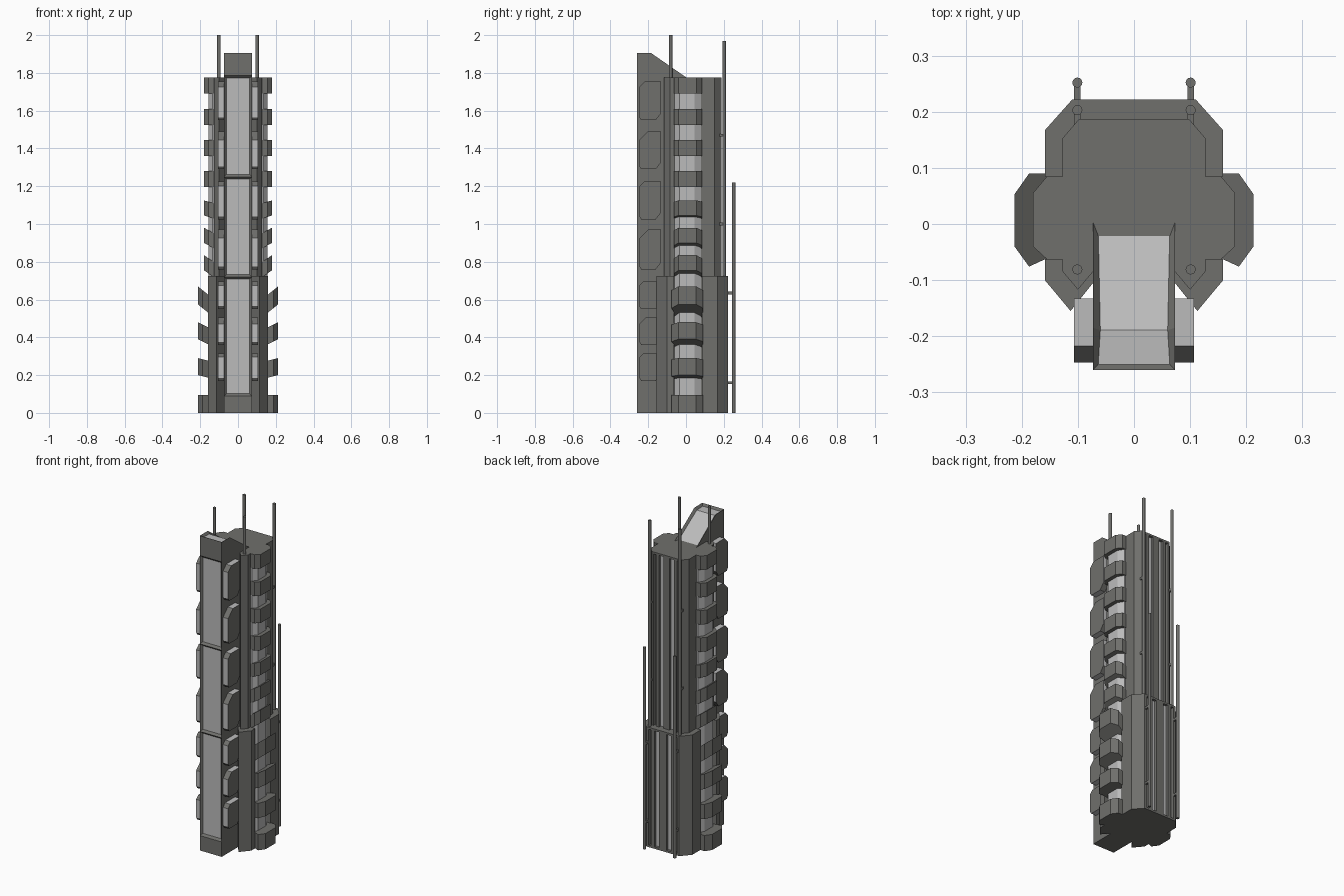
import bpy, bmesh, math
from mathutils import Vector

if "Cube" in bpy.data.objects:
    bpy.data.objects.remove(bpy.data.objects["Cube"])


def material(name, c):
    m = bpy.data.materials.new(name)
    m.diffuse_color = (c[0], c[1], c[2], 1)
    m.use_nodes = True
    m.node_tree.nodes["Principled BSDF"].inputs["Base Color"].default_value = m.diffuse_color
    return m


WALL = material("wall_grey", (0.16, 0.16, 0.15))
GLASS = material("pale_glass", (0.5, 0.5, 0.5))


def finish(name, bm, mats=(WALL,)):
    bmesh.ops.recalc_face_normals(bm, faces=bm.faces[:])
    me = bpy.data.meshes.new(name)
    bm.to_mesh(me)
    bm.free()
    for m in mats:
        me.materials.append(m)
    ob = bpy.data.objects.new(name, me)
    bpy.context.collection.objects.link(ob)
    return ob


def prism(bm, pts, a, b, axis="z"):
    """Extrude a 2D outline from a to b along z (outline xy) or x (outline yz)."""
    to3d = (lambda p, t: (p[0], p[1], t)) if axis == "z" else (lambda p, t: (t, p[0], p[1]))
    lo = [bm.verts.new(to3d(p, a)) for p in pts]
    hi = [bm.verts.new(to3d(p, b)) for p in pts]
    bm.faces.new(lo)
    bm.faces.new(hi)
    n = len(pts)
    for i in range(n):
        bm.faces.new((lo[i], lo[(i + 1) % n], hi[(i + 1) % n], hi[i]))
    return lo + hi


def both(half):
    return half + [(-x, y) for x, y in reversed(half)]


def flip(pts, s):
    return [(s * x, y) for x, y in pts]


def box(bm, x0, x1, y0, y1, z0, z1):
    prism(bm, [(x0, y0), (x1, y0), (x1, y1), (x0, y1)], z0, z1)


# Tower body: two storeys of shaft, with grooved back, closed by thin slabs
def storey(name, side, back_y, corner_x, grooves, z0, z1):
    groove_pts = []
    for a, b in grooves:
        groove_pts += [(b, back_y), (b, back_y - 0.022), (a, back_y - 0.022), (a, back_y)]
    corner = [(corner_x, back_y)]
    bm = bmesh.new()
    prism(bm, both(side + corner + groove_pts), z0 + 0.012, z1 - 0.012)
    for za in (z0, z1 - 0.012):
        prism(bm, both(side + corner), za, za + 0.012)
    finish(name, bm)
    # Glass strips at the floor of the inner grooves
    bm = bmesh.new()
    a, b = grooves[-1]
    for s in (-1, 1):
        xs = sorted((s * a, s * b))
        box(bm, xs[0], xs[1], back_y - 0.03, back_y - 0.016, z0 + 0.012, z1 - 0.012)
    finish(name + "_back_glass", bm, (GLASS,))


lower_side = [(0.05, -0.085), (0.073, -0.105), (0.113, -0.155), (0.159, -0.1),
              (0.159, -0.063), (0.128, -0.063), (0.128, 0.085), (0.159, 0.085), (0.159, 0.167)]
upper_side = [(0.05, -0.07), (0.073, -0.085), (0.1, -0.117), (0.127, -0.085), (0.128, 0.152)]
storey("lower_shaft", lower_side, 0.222, 0.11, [(0.078, 0.095), (0.025, 0.055)], 0, 0.725)
storey("upper_shaft", upper_side, 0.187, 0.098, [(0.07, 0.086), (0.02, 0.05)], 0.713, 1.775)

# Glazed side bays running the full height
bm = bmesh.new()
for s in (-1, 1):
    bay = [(0.1, -0.06), (0.135, -0.06), (0.157, -0.035), (0.157, 0.045), (0.135, 0.08), (0.1, 0.08)]
    prism(bm, flip(bay, s), 0.02, 1.76)
finish("side_bay_glass", bm, (GLASS,))

# Balcony rings wrapped around the bays, drooping inward near mid-height
upper_ring = [(0.11, -0.063), (0.155, -0.063), (0.18, -0.04), (0.18, 0.055), (0.155, 0.085), (0.11, 0.085)]
lower_ring = [(0.12, -0.063), (0.159, -0.063), (0.187, -0.076), (0.213, -0.04),
              (0.213, 0.053), (0.187, 0.09), (0.12, 0.09)]
rings = [(0, 0.095, 0), (0.2, 0.29, 0.25), (0.39, 0.48, 0.5), (0.575, 0.67, 0.8),
         (0.755, 0.835, 0.7), (0.9, 0.98, 0.55), (1.045, 1.125, 0.3),
         (1.195, 1.28, 0), (1.36, 1.445, 0), (1.525, 1.61, 0), (1.69, 1.775, 0)]
bm = bmesh.new()
for i, (z0, z1, droop) in enumerate(rings):
    outline = lower_ring if i < 4 else upper_ring
    reach = max(p[0] for p in outline)
    for s in (-1, 1):
        for v in prism(bm, flip(outline, s), z0, z1):
            v.co.z -= droop * (reach - abs(v.co.x))
finish("balcony_rings", bm)

# Front spine with sloping crown; windows are inset into its front and top
bm = bmesh.new()
profile = [(0.01, 0), (-0.26, 0), (-0.26, 0.09), (-0.26, 0.72), (-0.26, 1.25),
           (-0.26, 1.785), (-0.26, 1.905), (-0.185, 1.905), (0.01, 1.77)]
prism(bm, profile, -0.073, 0.073, "x")
bmesh.ops.recalc_face_normals(bm, faces=bm.faces[:])
bm.normal_update()
windows = [f for f in bm.faces if f.normal.y < -0.9 and 0.3 < f.calc_center_median().z < 1.7]
crown = [f for f in bm.faces if f.normal.z > 0.5]
bmesh.ops.inset_individual(bm, faces=windows, thickness=0.017, depth=-0.012)
bmesh.ops.inset_region(bm, faces=crown, thickness=0.013, depth=-0.014)
for f in windows + crown:
    f.material_index = 1
finish("front_spine", bm, (WALL, GLASS))

# Chamfered pods on both sides of the spine, with glazed rims
pods = [(0.17, 0.315, 0.02), (0.36, 0.505, 0.035), (0.55, 0.695, 0.02), (0.76, 0.97, 0.045),
        (1.025, 1.225, 0.025), (1.29, 1.49, 0.045), (1.55, 1.755, 0.03)]
bm = bmesh.new()
for z0, z1, c in pods:
    outline = [(-0.247, z0 + 0.015), (-0.237, z0), (-0.16, z0), (-0.133, z0 + 0.035),
               (-0.133, z1), (-0.247 + c, z1), (-0.247, z1 - c)]
    for s in (-1, 1):
        prism(bm, outline, s * 0.065, s * 0.107, "x")
bmesh.ops.recalc_face_normals(bm, faces=bm.faces[:])
bm.normal_update()
for f in bm.faces:
    f.material_index = int(max(abs(f.normal.y), abs(f.normal.z)) > 0.95)
finish("spine_pods", bm, (WALL, GLASS))

# Antenna masts: roof pair, upper back pair, lower back pair
masts = {"roof_masts": (-0.081, 1.76, 2.0), "upper_back_masts": (0.203, 0.72, 1.97),
         "lower_back_masts": (0.252, 0.0, 1.22)}
for name, (y, z0, z1) in masts.items():
    bm = bmesh.new()
    for x in (-0.101, 0.101):
        ring = [(x + 0.009 * math.cos(k * math.pi / 6), y + 0.009 * math.sin(k * math.pi / 6))
                for k in range(12)]
        prism(bm, ring, z0, z1)
    finish(name, bm)

# Brackets tying the masts to the back wall
bm = bmesh.new()
for y0, y1, heights in ((0.17, 0.203, (1.0, 1.47)), (0.205, 0.252, (0.16, 0.635))):
    for x in (-0.101, 0.101):
        for z in heights:
            box(bm, x - 0.006, x + 0.006, y0, y1, z - 0.007, z + 0.007)
finish("mast_brackets", bm)
